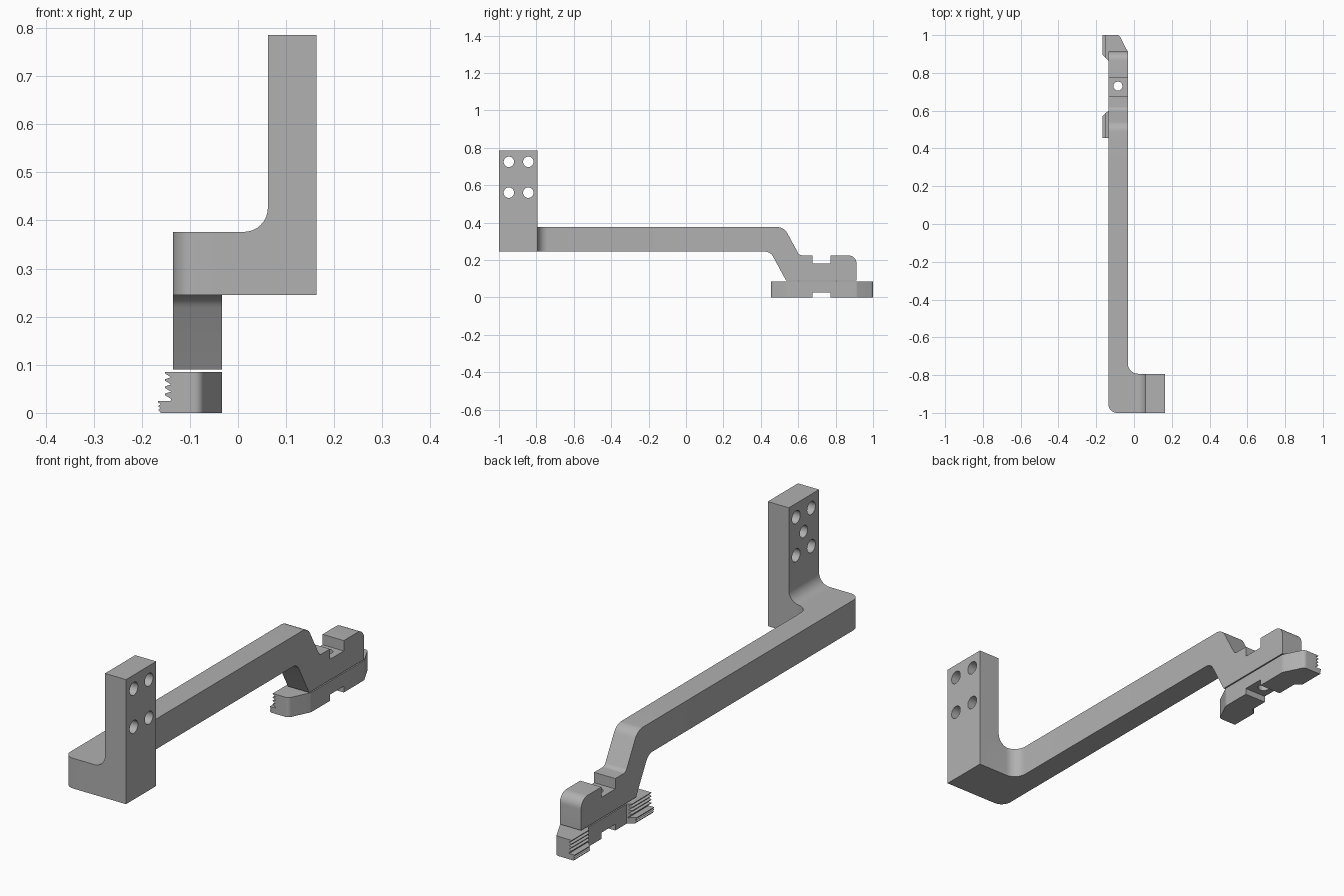
import bpy
import bmesh
import math
from mathutils import Vector

if "Cube" in bpy.data.objects:
    bpy.data.objects.remove(bpy.data.objects["Cube"], do_unlink=True)

metal = bpy.data.materials.new("grey metal")
metal.use_nodes = True
GREY = (0.44, 0.44, 0.44, 1)
metal.diffuse_color = GREY
metal.node_tree.nodes["Principled BSDF"].inputs["Base Color"].default_value = GREY


def rounded(points, steps=8):
    """Turn (u, v, radius) corners into an outline with tangent arcs."""
    out = []
    for i, point in enumerate(points):
        p = Vector(point[:2])
        r = point[2] if len(point) > 2 else 0
        if not r:
            out.append(p)
            continue
        a = (Vector(points[i - 1][:2]) - p).normalized()
        b = (Vector(points[(i + 1) % len(points)][:2]) - p).normalized()
        half = a.angle(b) / 2
        centre = p + (a + b).normalized() * (r / math.sin(half))
        start = p + a * (r / math.tan(half)) - centre
        end = p + b * (r / math.tan(half)) - centre
        sweep = start.angle(end)
        for k in range(steps + 1):
            t = k / steps
            out.append(centre + (start * math.sin((1 - t) * sweep)
                                 + end * math.sin(t * sweep)) / math.sin(sweep))
    return out


def prism(name, points, axis, low, high):
    """Extrude an outline along x, y or z; u, v are the other two axes in order."""
    def place(p, w):
        co = [p.x, p.y]
        co.insert("xyz".index(axis), w)
        return co
    outline = rounded(points)
    bm = bmesh.new()
    face = bm.faces.new([bm.verts.new(place(p, low)) for p in outline])
    grown = bmesh.ops.extrude_face_region(bm, geom=[face])["geom"]
    for v in grown:
        if isinstance(v, bmesh.types.BMVert):
            v.co["xyz".index(axis)] = high
    bmesh.ops.recalc_face_normals(bm, faces=bm.faces)
    mesh = bpy.data.meshes.new(name)
    bm.to_mesh(mesh)
    bm.free()
    mesh.materials.append(metal)
    ob = bpy.data.objects.new(name, mesh)
    bpy.context.collection.objects.link(ob)
    return ob


def rod(axis, u, v, r, low, high):
    ring = [(u + r * math.cos(k * math.tau / 32), v + r * math.sin(k * math.tau / 32))
            for k in range(32)]
    return prism("hole_cutter", ring, axis, low, high)


def box(axis, u0, u1, v0, v1, low, high):
    return prism("notch_cutter", [(u0, v0), (u1, v0), (u1, v1), (u0, v1)], axis, low, high)


def combine(ob, other, operation):
    other.hide_render = True
    mod = ob.modifiers.new("combine", "BOOLEAN")
    mod.operation, mod.solver, mod.object = operation, "EXACT", other
    bpy.context.view_layer.objects.active = ob
    bpy.ops.object.modifier_apply(modifier=mod.name)
    bpy.data.objects.remove(other, do_unlink=True)


LEFT, RIGHT = -0.135, -0.033      # sides of the long arm
BASE, TOP = 0.245, 0.376          # bottom and top of the long arm
FOOT, OUTER = -0.793, 0.163       # back and outer side of the upright

# Long arm with its turned front end
arm = prism("bracket_arm", [
    (LEFT, -1, 0.045), (OUTER, -1), (OUTER, FOOT), (RIGHT, FOOT, 0.055),
    (RIGHT, 0.3), (LEFT, 0.3)], "z", BASE, TOP)

# Upright plate, filleted into the arm
upright = prism("upright", [
    (OUTER, BASE), (OUTER, 0.785), (0.062, 0.785), (0.062, TOP, 0.05),
    (0, TOP), (0, BASE)], "y", -1, FOOT)
combine(arm, upright, "UNION")

# Cranked tail that steps down to the clamp
tail = prism("tail", [
    (0.3, TOP), (0.524, TOP, 0.06), (0.606, 0.225, 0.025), (0.677, 0.225),
    (0.677, 0.18), (0.772, 0.18), (0.772, 0.225), (0.912, 0.225, 0.045),
    (0.912, 0.09), (0.535, 0.09), (0.451, BASE, 0.05), (0.3, BASE)],
    "x", LEFT, RIGHT)
combine(arm, tail, "UNION")

# Mounting holes: four through the upright, one blind in the middle
for y in (-0.947, -0.843):
    for z in (0.56, 0.725):
        combine(arm, rod("x", y, z, 0.028, 0, 0.2), "DIFFERENCE")
combine(arm, rod("x", -0.895, 0.643, 0.026, 0, 0.13), "DIFFERENCE")

# Toothed clamp: tooth section along y, trimmed to the plan outline
teeth = []
for k in range(4):
    z = 0.085 - 0.015 * k
    teeth += [(-0.152, z), (-0.152, z - 0.003), (-0.139, z - 0.011)]
teeth += [(-0.14, 0.025), (-0.166, 0.025)]
for k in range(3):
    z = 0.022 - 0.008 * k
    teeth += [(-0.166, z), (-0.161, z - 0.004)]
clamp = prism("clamp_jaw", teeth + [(-0.161, 0), (RIGHT, 0), (RIGHT, 0.085)],
              "y", 0.455, 1)
plan = prism("clamp_plan", [
    (-0.18, 0.44), (-0.18, 0.455), (-0.078, 0.455, 0.02), (RIGHT, 0.548, 0.03),
    (RIGHT, 0.912, 0.03), (-0.078, 1, 0.02), (-0.18, 1), (-0.18, 0.895),
    (-0.166, 0.895), (LEFT, 0.865), (LEFT, 0.6), (-0.166, 0.572),
    (-0.18, 0.572)][1:], "z", -0.1, 0.2)
combine(clamp, plan, "INTERSECT")
combine(clamp, box("x", 0.677, 0.772, -0.1, 0.027, -0.3, 0.1), "DIFFERENCE")

# Clamp screw hole through both parts
for part in (arm, clamp):
    combine(part, rod("z", -0.085, 0.73, 0.024, -0.1, 0.4), "DIFFERENCE")

for part in (arm, clamp):
    bpy.ops.object.select_all(action="DESELECT")
    part.select_set(True)
    bpy.context.view_layer.objects.active = part
    bpy.ops.object.shade_smooth_by_angle(angle=math.radians(25))
